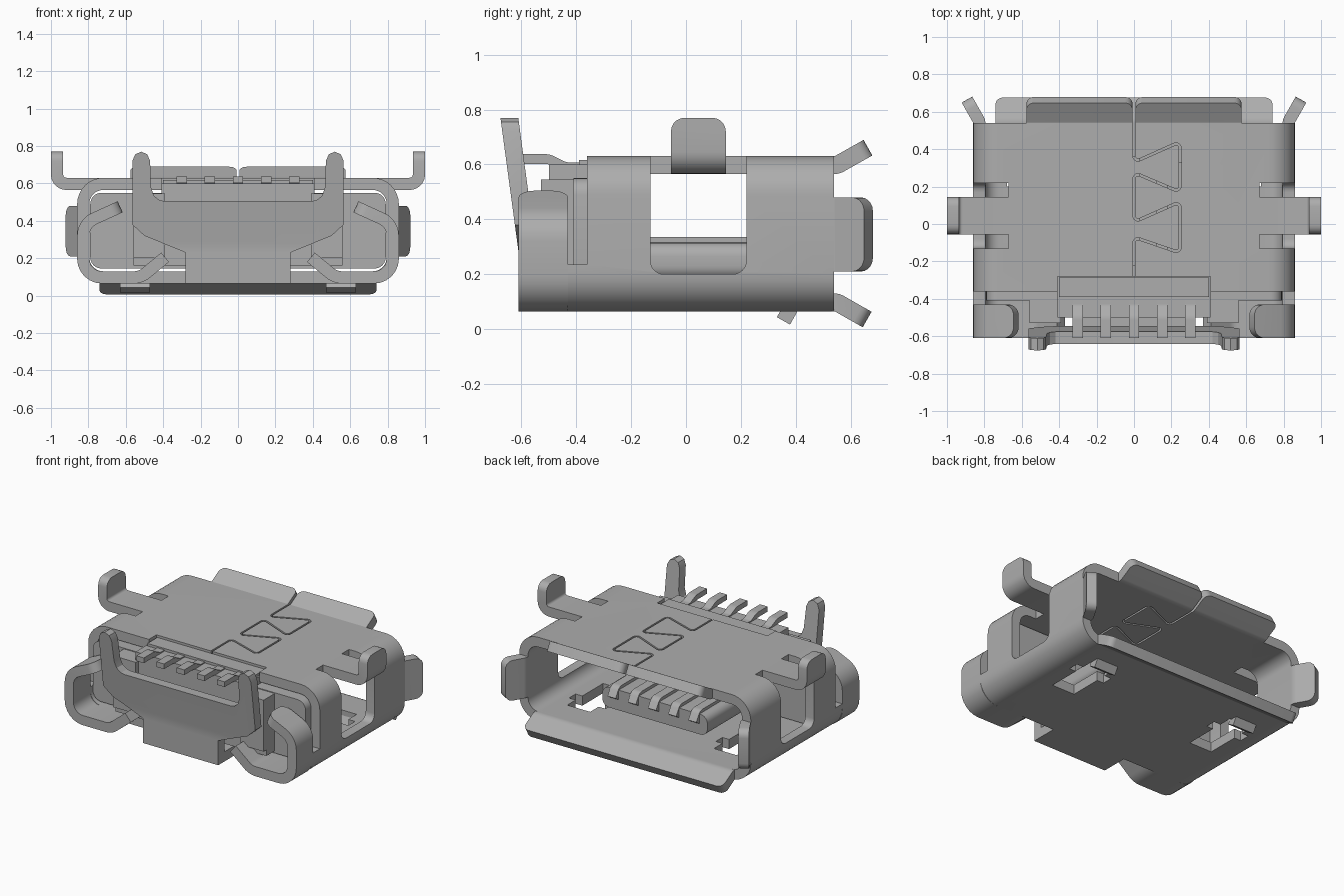
import bpy, bmesh, math
from mathutils import Vector, Matrix

if "Cube" in bpy.data.objects:
    bpy.data.objects.remove(bpy.data.objects["Cube"])

steel = bpy.data.materials.new("grey_metal")
steel.use_nodes = True
GREY = (0.42, 0.42, 0.42, 1)
steel.diffuse_color = GREY
steel.node_tree.nodes["Principled BSDF"].inputs["Base Color"].default_value = GREY

T = 0.065  # sheet thickness


def fillet(pts, r, closed=False, seg=6):
    """Round the corners of a 2D path."""
    p = [Vector(q) for q in pts]
    n, out = len(p), []
    for i, c in enumerate(p):
        if not closed and i in (0, n - 1):
            out.append(c)
            continue
        a, b = p[i - 1], p[(i + 1) % n]
        u, v = (c - a).normalized(), (b - c).normalized()
        turn = math.atan2(u.x * v.y - u.y * v.x, u.dot(v))
        if abs(turn) < 0.01:
            out.append(c)
            continue
        half = math.tan(abs(turn) / 2)
        t = min(r * half, 0.48 * (c - a).length, 0.48 * (b - c).length)
        start = c - u * t
        side = Vector((-u.y, u.x)) * math.copysign(t / half, turn)
        mid = start + side
        for k in range(seg + 1):
            out.append(mid + Matrix.Rotation(turn * k / seg, 2) @ (start - mid))
    return out


def finish(name, bm, mirror=False):
    bmesh.ops.recalc_face_normals(bm, faces=bm.faces)
    me = bpy.data.meshes.new(name)
    bm.to_mesh(me)
    bm.free()
    me.materials.append(steel)
    ob = bpy.data.objects.new(name, me)
    bpy.context.collection.objects.link(ob)
    if mirror:
        ob.modifiers.new("mirror", 'MIRROR')
    return ob


def place(axis, q, h):
    return {'x': (h, q[0], q[1]), 'y': (q[0], h, q[1]), 'z': (q[0], q[1], h)}[axis]


def prism_mesh(poly, axis, lo, hi):
    bm = bmesh.new()
    a = [bm.verts.new(place(axis, q, lo)) for q in poly]
    b = [bm.verts.new(place(axis, q, hi)) for q in poly]
    n = len(poly)
    bm.faces.new(a)
    bm.faces.new(b[::-1])
    for i in range(n):
        j = (i + 1) % n
        bm.faces.new((a[i], b[i], b[j], a[j]))
    return bm, a, b


def prism(name, poly, axis, lo, hi, mirror=False):
    return finish(name, prism_mesh(poly, axis, lo, hi)[0], mirror)


def rect(x0, x1, y0, y1):
    return [(x0, y0), (x1, y0), (x1, y1), (x0, y1)]


def box(name, x, y, z, mirror=False, r=0.0, axis='y'):
    """Box with optional rounding of the edges along one axis."""
    spans = {'x': (y, z, x), 'y': (x, z, y), 'z': (x, y, z)}[axis]
    poly = rect(*spans[0], *spans[1])
    if r:
        poly = fillet(poly, r, True)
    return prism(name, poly, axis, *spans[2], mirror)


def strip(name, path, axis, lo, hi, t=T, r=0.05, end_round=0, mirror=False):
    """Bent sheet: thickened path, extruded along an axis."""
    p = fillet(path, r)
    left, right = [], []
    for i, c in enumerate(p):
        u = (c - p[i - 1]).normalized() if i else (p[1] - c).normalized()
        v = (p[i + 1] - c).normalized() if i < len(p) - 1 else u
        m = (u + v).normalized()
        off = Vector((-m.y, m.x)) * (t / 2 / max(m.dot(u), 0.3))
        left.append(c + off)
        right.append(c - off)
    bm, a, b = prism_mesh(left + right[::-1], axis, lo, hi)
    if end_round:
        k = len(p) - 1
        edges = [bm.edges.get((s[k], s[k + 1])) for s in (a, b)]
        bmesh.ops.bevel(bm, geom=edges, offset=end_round, segments=5,
                        profile=0.5, affect='EDGES')
    return finish(name, bm, mirror)


def cut(target, cutter):
    cutter.hide_render = True
    m = target.modifiers.new("cut", 'BOOLEAN')
    m.operation, m.solver, m.object = 'DIFFERENCE', 'EXACT', cutter
    bpy.context.view_layer.objects.active = target
    bpy.ops.object.modifier_apply(modifier=m.name)
    bpy.data.objects.remove(cutter)


# Shell: rounded tube running front to back
bm = bmesh.new()
loops = []
for h in (-0.61, 0.54):
    for inset in (0, T):
        poly = fillet(rect(-0.86 + inset, 0.86 - inset, 0.065 + inset, 0.63 - inset),
                      0.14 - inset, True, 8)
        loops.append([bm.verts.new((q.x, h, q.y)) for q in poly])
n = len(loops[0])
for s, e in ((0, 1), (1, 3), (3, 2), (2, 0)):
    for i in range(n):
        j = (i + 1) % n
        bm.faces.new((loops[s][i], loops[s][j], loops[e][j], loops[e][i]))
shell = finish("shell", bm)

# Shell openings
cut(shell, box("cut_front", (-1, 1), (-0.7, -0.36), (0.235, 0.9)))
cut(shell, box("cut_top_notch", (-0.41, 0.41), (-0.4, -0.28), (0.45, 0.9)))
for s in (-1, 1):
    def span(a, b):
        return tuple(sorted((s * a, s * b)))
    cut(shell, box("cut_clip", span(0.28, 1), (-0.7, -0.43), (-0.1, 0.4)))
    cut(shell, box("cut_window", span(0.67, 1), (-0.13, 0.22), (0.2, 0.8), r=0.05, axis='x'))
    cut(shell, box("cut_latch", span(0.46, 0.63), (-0.02, 0.36), (0, 0.16)))
    cut(shell, box("cut_latch_wide", span(0.41, 0.68), (0.2, 0.27), (0, 0.16)))

# Dovetail seam in the top
seam = [(0, -0.4), (0, -0.07), (0.247, -0.155), (0.247, 0.12), (0, 0.01), (0, 0.275),
        (0.247, 0.17), (0.247, 0.44), (0, 0.33), (0, 0.6)]
cut(shell, strip("cut_seam", seam, 'z', 0.5, 0.7, t=0.012, r=0.022))

# Flared lips around the opening
strip("top_lip", [(0.53, 0.5975), (0.55, 0.5975), (0.663, 0.661)], 'x', 0.008, 0.575,
      end_round=0.04, mirror=True)
strip("bottom_lip", [(0.53, 0.0975), (0.55, 0.0975), (0.66, 0.035)], 'x', -0.74, 0.74,
      end_round=0.04)
strip("side_lip", [(0.8275, 0.53), (0.8275, 0.55), (0.893, 0.665)], 'z', 0.21, 0.48,
      end_round=0.05, mirror=True)

# Upturned mounting tabs
strip("mounting_tab", [(0.66, 0.5975), (0.9675, 0.5975), (0.9675, 0.77)], 'y', -0.055, 0.145,
      end_round=0.05, mirror=True)

# C-shaped clips at the front corners
strip("front_clip", [(0.39, 0.205), (0.52, 0.0975), (0.8275, 0.0975), (0.8275, 0.385),
                     (0.63, 0.475)], 'y', -0.61, -0.43, r=0.1, end_round=0.06, mirror=True)

# Latch hooks under the floor
strip("latch_hook", [(0.40, 0.11), (0.355, 0.03)], 'x', 0.47, 0.63, t=0.055, mirror=True)

# Front plate with two raised arms, leaning forward above its bend
half = [(0.28, 0.065), (0.28, 0.23), (0.5, 0.32), (0.565, 0.38), (0.565, 0.72),
        (0.55, 0.755), (0.517, 0.77), (0.485, 0.755), (0.47, 0.72), (0.465, 0.58),
        (0.45, 0.535), (0.42, 0.51), (0.39, 0.505)]
bm, _, _ = prism_mesh(half + [(-x, z) for x, z in half[::-1]], 'y', -0.61, -0.545)
bmesh.ops.bisect_plane(bm, geom=bm.verts[:] + bm.edges[:] + bm.faces[:],
                       plane_co=(0, 0, 0.28), plane_no=(0, 0, 1))
for v in bm.verts:
    v.co.y -= max(0, v.co.z - 0.28) * 0.135
finish("front_plate", bm)

# Insulator
box("insulator_body", (-0.79, 0.79), (-0.41, -0.22), (0.145, 0.55), r=0.06)
box("insulator_front", (-0.56, 0.56), (-0.5, -0.4), (0.16, 0.545))
box("insulator_cheek", (0.39, 0.56), (-0.528, -0.49), (0.2, 0.545), mirror=True)
box("insulator_shelf", (-0.41, 0.41), (-0.5, -0.28), (0.5, 0.6))
box("insulator_ridge", (-0.40, 0.40), (-0.39, -0.285), (0.58, 0.617))
box("tongue", (-0.39, 0.39), (-0.24, 0.33), (0.18, 0.315), r=0.05)

# Contacts: outer tails and blades on the tongue
for i in range(5):
    x = (i - 2) * 0.15
    strip(f"contact_tail_{i + 1}", [(-0.39, 0.59), (-0.44, 0.59), (-0.5, 0.62), (-0.61, 0.62)],
          'x', x - 0.028, x + 0.028, t=0.035, r=0.06)
    strip(f"contact_blade_{i + 1}", [(-0.24, 0.315), (0.31, 0.315), (0.345, 0.26)],
          'x', x - 0.03, x + 0.03, t=0.04, r=0.03)

# Smooth the bends, keep the sheet edges sharp
bpy.ops.object.select_all(action='DESELECT')
for ob in bpy.context.collection.objects:
    if ob.type == 'MESH' and steel.name in ob.data.materials:
        ob.select_set(True)
        bpy.context.view_layer.objects.active = ob
bpy.ops.object.shade_smooth_by_angle(angle=math.radians(30))
